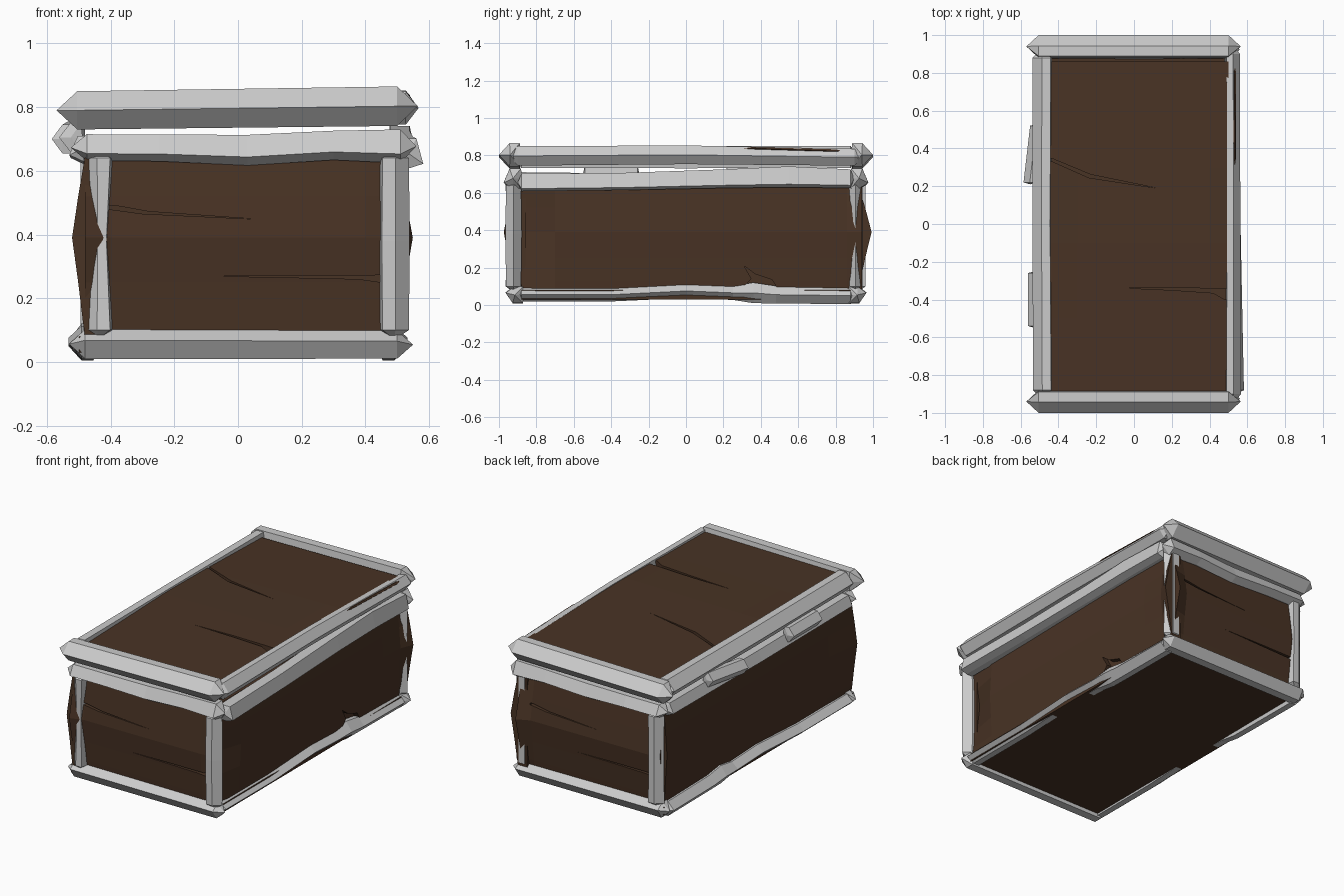
import bpy, bmesh

wood = bpy.data.materials.new("dark_wood")
wood.diffuse_color = (0.066, 0.033, 0.018, 1)

# map (along, outward, other) for beams on each axis
AXIS = {'x': lambda t, u, v: (t, u, v),
        'y': lambda t, u, v: (u, t, v),
        'z': lambda t, u, v: (u, v, t)}


def finish(bm, name, mat=None):
    bmesh.ops.recalc_face_normals(bm, faces=bm.faces)
    me = bpy.data.meshes.new(name)
    bm.to_mesh(me)
    bm.free()
    ob = bpy.data.objects.new(name, me)
    bpy.context.collection.objects.link(ob)
    if mat:
        me.materials.append(mat)
    return ob


def beam(name, axis, side, stations, tip=0.05, ridge=0.0, mat=None):
    """Six-sided beam with pointed ends; station = (along, u, v, half_u, half_v)."""
    f, bm = AXIS[axis], bmesh.new()
    hexa = [(1, ridge), (0.05 + 0.7 * max(-ridge, 0), 1), (-0.85, 1), (-1, 0), (-0.85, -1),
            (0.05 + 0.7 * max(ridge, 0), -1)]
    rings = [[bm.verts.new(f(t, side * (u + a * hu), v + b * hv)) for a, b in hexa]
             for t, u, v, hu, hv in stations]
    for r, s in zip(rings, rings[1:]):
        for i in range(6):
            j = (i + 1) % 6
            bm.faces.new((r[i], r[j], s[j], s[i]))
    for ring, st, d in ((rings[0], stations[0], -tip), (rings[-1], stations[-1], tip)):
        p = bm.verts.new(f(st[0] + d, side * st[1], st[2]))
        for i in range(6):
            bm.faces.new((ring[i], ring[(i + 1) % 6], p))
    return finish(bm, name, mat)


def panel(name, f, stations, profile, w, thick, cracks=()):
    """Warped plank slab; stations = (along, bulge factor), profile = (across, bulge)."""
    bm = bmesh.new()
    outer = [[bm.verts.new(f(l, v, w + k * b)) for v, b in profile] for l, k in stations]
    inner = [[bm.verts.new(f(l, v, w - thick)) for v, b in profile] for l, k in stations]
    n, m = len(stations), len(profile)
    for g in (outer, inner):
        for i in range(n - 1):
            for j in range(m - 1):
                bm.faces.new((g[i][j], g[i + 1][j], g[i + 1][j + 1], g[i][j + 1]))
    for i in range(n - 1):
        for j in (0, m - 1):
            bm.faces.new((outer[i][j], outer[i + 1][j], inner[i + 1][j], inner[i][j]))
    for j in range(m - 1):
        for i in (0, n - 1):
            bm.faces.new((outer[i][j], outer[i][j + 1], inner[i][j + 1], inner[i][j]))
    ob = finish(bm, name, wood)
    # splits in the planks
    for c, pts in enumerate(cracks):
        cb = bmesh.new()
        face = cb.faces.new([cb.verts.new(f(l, v, w - 0.03)) for l, v in pts])
        ext = bmesh.ops.extrude_face_region(cb, geom=[face])
        base, top = f(0, 0, 0), f(0, 0, 0.15)
        bmesh.ops.translate(cb, vec=[q - p for p, q in zip(base, top)],
                            verts=[e for e in ext['geom'] if isinstance(e, bmesh.types.BMVert)])
        cut = finish(cb, f"{name}_crack_cutter_{c}", wood)
        cut.hide_render = True
        cut.hide_viewport = True
        mod = ob.modifiers.new("crack", 'BOOLEAN')
        mod.operation, mod.solver, mod.object = 'DIFFERENCE', 'EXACT', cut
    return ob


# body walls, bowed outwards and warped at the ends
bow = [(0.06, 0), (0.13, 0.006), (0.25, 0.015), (0.39, 0.027), (0.52, 0.015), (0.66, 0)]
end_cracks = [[(-0.41, 0.492), (-0.38, 0.49), (-0.28, 0.472), (0.06, 0.448), (-0.3, 0.465), (-0.41, 0.48)],
              [(0.52, 0.28), (0.43, 0.272), (0.2, 0.272), (-0.1, 0.27), (0.2, 0.264), (0.38, 0.26), (0.45, 0.25), (0.52, 0.24)]]
end_st = [(-0.48, 2.2), (-0.40, 1.2), (0.4, 1.0), (0.48, 0.6)]
panel("front_wall", lambda l, v, w: (l, -w, v), end_st, bow, 0.915, 0.06, end_cracks)
panel("back_wall", lambda l, v, w: (-l, w, v), [(l, k * 1.3) for l, k in end_st], bow, 0.915, 0.06, end_cracks)
side_st = [(-0.88, -1.6), (-0.7, 0.6), (0.7, 0.6), (0.86, 0.8), (0.94, 2.0)]
panel("right_wall", lambda l, v, w: (w, l, v), side_st, bow, 0.495, 0.06,
      [[(0.28, 0.07), (0.35, 0.14), (0.31, 0.21), (0.37, 0.165), (0.46, 0.135), (0.5, 0.07)]])
panel("left_wall", lambda l, v, w: (-w, -l, v), [(-0.9, 0.8), (0.7, 0.6), (0.94, 1.6)], bow, 0.478, 0.06)
panel("floor", lambda l, v, w: (l, v, -w), [(-0.5, 1), (0.51, 1)], [(-0.93, 0), (0.93, 0)], -0.03, 0.05)

# lid boards
panel("lid_boards", lambda l, v, w: (l, v, w + 0.012 * l), [(-0.46, 1.1), (-0.3, 1), (0.4, 1), (0.5, 0.9)],
      [(-0.91, 0), (-0.5, 0.006), (-0.1, 0.014), (0.3, 0.011), (0.86, 0)], 0.83, 0.07,
      [[(-0.5, 0.36), (-0.43, 0.345), (-0.23, 0.262), (0.12, 0.19), (-0.24, 0.245), (-0.43, 0.33), (-0.5, 0.34)],
       [(0.55, -0.31), (0.49, -0.345), (0.2, -0.335), (-0.07, -0.338), (0.2, -0.35), (0.42, -0.365), (0.48, -0.4), (0.55, -0.4)]])

# beams across front and back: lid, rim and base
for name, s in (("front", -1), ("back", 1)):
    beam(name + "_lid_beam", 'x', s,
         [(-0.505, 0.94, 0.79, 0.06, 0.06), (0.5, 0.94, 0.803, 0.06, 0.062)], 0.065)
    beam(name + "_rim_beam", 'x', s,
         [(-0.475, 0.925, 0.673, 0.05, 0.042), (-0.25, 0.925, 0.672, 0.048, 0.042),
          (0.03, 0.92, 0.665, 0.047, 0.048), (0.3, 0.925, 0.68, 0.048, 0.046),
          (0.51, 0.925, 0.677, 0.05, 0.053)], 0.05, -0.45)
    beam(name + "_base_beam", 'x', s,
         [(-0.48, 0.915, 0.056, 0.05, 0.047), (0.5, 0.915, 0.054, 0.05, 0.044)], 0.05, 0.25)

# beams along the sides
beam("right_lid_beam", 'y', 1,
     [(-0.9, 0.525, 0.797, 0.042, 0.052), (0, 0.525, 0.803, 0.038, 0.05),
      (0.9, 0.523, 0.79, 0.038, 0.045)])
beam("left_lid_beam", 'y', -1,
     [(-0.88, 0.483, 0.791, 0.052, 0.059), (0, 0.487, 0.79, 0.05, 0.059),
      (0.88, 0.485, 0.791, 0.052, 0.059)])
beam("right_rim_beam", 'y', 1,
     [(-0.88, 0.535, 0.655, 0.047, 0.047), (-0.35, 0.525, 0.66, 0.046, 0.046),
      (0.2, 0.515, 0.675, 0.045, 0.05), (0.55, 0.515, 0.685, 0.045, 0.056),
      (0.88, 0.52, 0.675, 0.04, 0.05)], 0.02, -0.7)
beam("left_rim_beam", 'y', -1,
     [(-0.88, 0.485, 0.67, 0.045, 0.04), (0, 0.48, 0.66, 0.045, 0.04),
      (0.88, 0.485, 0.67, 0.045, 0.04)], 0.02, -0.5)
for name, s in (("right", 1), ("left", -1)):
    beam(name + "_base_beam", 'y', s,
         [(-0.88, 0.49, 0.056, 0.043, 0.036), (-0.4, 0.49, 0.055, 0.043, 0.036),
          (0, 0.49, 0.075, 0.043, 0.038), (0.25, 0.49, 0.065, 0.043, 0.038),
          (0.36, 0.49, 0.065, 0.043, 0.055), (0.48, 0.49, 0.055, 0.043, 0.047),
          (0.88, 0.49, 0.05, 0.043, 0.045)], 0.03)

# corner posts, two of them pinched at the waist
for name, sx, x, y, waist in (("front_right", 1, 0.492, -0.922, 1.05), ("back_right", 1, 0.488, 0.905, 0.95),
                              ("front_left", -1, 0.44, -0.925, 0.7), ("back_left", -1, 0.45, 0.92, 0.95)):
    beam(name + "_post", 'z', sx,
         [(0.1, x, y, 0.045, 0.04), (0.38, x, y, 0.045 * waist, 0.042 * waist),
          (0.64, x, y, 0.045, 0.04)], 0.03)

# hinges on the left side
beam("front_hinge", 'y', -1, [(-0.54, 0.525, 0.705, 0.037, 0.045), (-0.26, 0.525, 0.705, 0.037, 0.045)], 0.01)
beam("back_hinge", 'y', -1, [(0.22, 0.55, 0.7, 0.035, 0.045), (0.52, 0.515, 0.72, 0.035, 0.045)], 0.01)

# dark splinter in the right lid beam
beam("lid_splinter", 'y', 1, [(0.35, 0.534, 0.838, 0.006, 0.006), (0.8, 0.532, 0.823, 0.009, 0.009)], 0.04, mat=wood)
